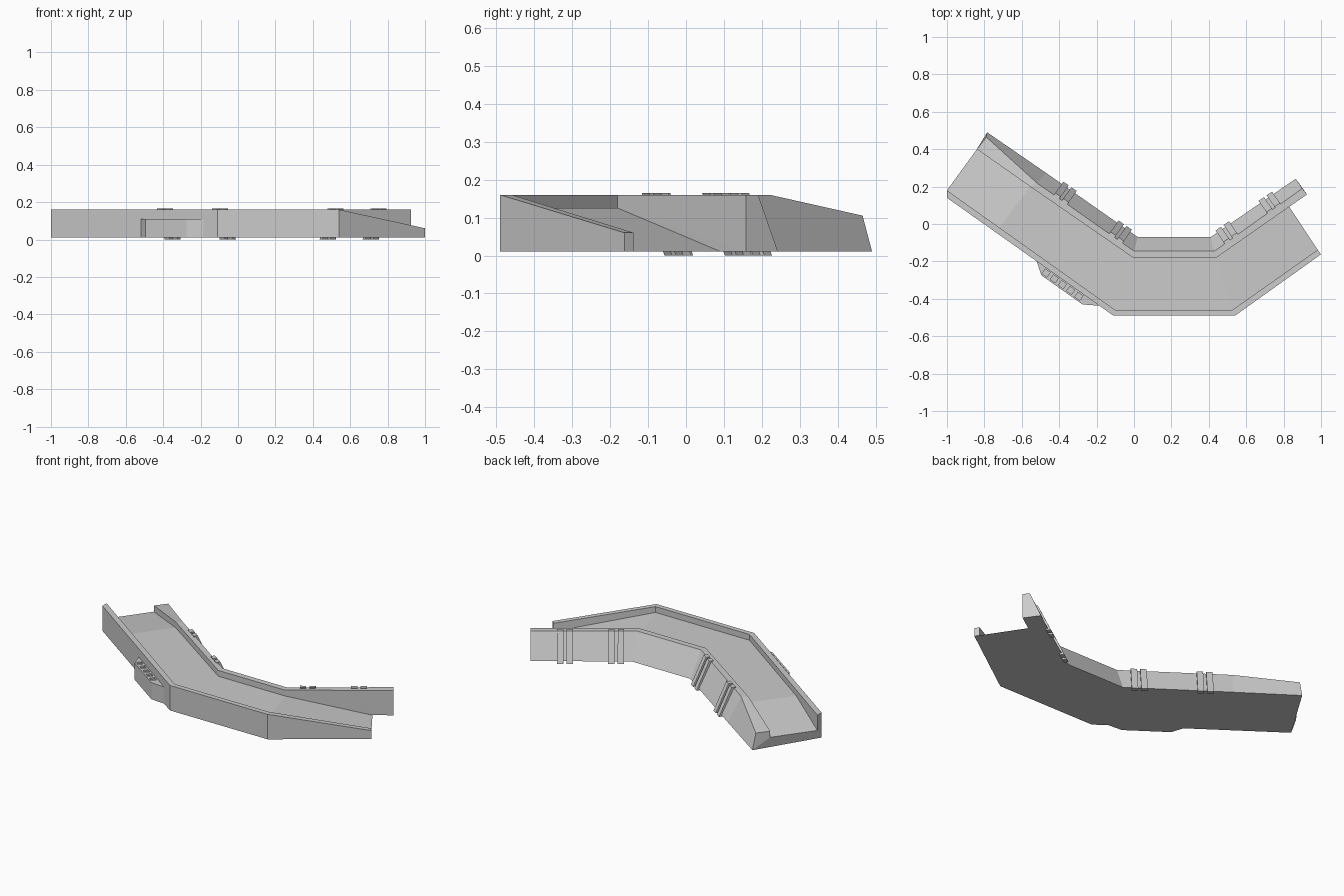
import bpy, bmesh
from mathutils import Vector, Matrix
from math import atan2

if "Cube" in bpy.data.objects:
    bpy.data.objects.remove(bpy.data.objects["Cube"])


def finish(bm, name):
    bmesh.ops.remove_doubles(bm, verts=bm.verts, dist=1e-5)
    bmesh.ops.recalc_face_normals(bm, faces=bm.faces)
    me = bpy.data.meshes.new(name)
    bm.to_mesh(me)
    bm.free()
    ob = bpy.data.objects.new(name, me)
    bpy.context.collection.objects.link(ob)
    return ob


def prism(bm, base, offset):
    """Extrude a polygon by a vector."""
    a = [bm.verts.new(p) for p in base]
    b = [bm.verts.new(Vector(p) + offset) for p in base]
    bm.faces.new(a)
    bm.faces.new(b[::-1])
    for i in range(len(a)):
        j = (i + 1) % len(a)
        bm.faces.new((a[i], a[j], b[j], b[i]))


# Channel: plan points at five stations, left end to right end
Z0 = 0.01
front_out = [(-1, .14), (-.72, -.058), (-.11, -.49), (.54, -.49), (1, -.162)]
front_in = [(-1, .18), (-.72, -.019), (-.10, -.46), (.525, -.46), (.982, -.138)]
floor_back = [(-.84, .40), (-.555, .20), (-.005, -.18), (.44, -.18), (.83, .092)]
back_in = floor_back[:4] + [(.925, .158)]
back_top = [(-.79, .465), (-.52, .22), (0, -.145), (.43, -.145), (.90, .19)]
back_out = [(-.785, .49), (-.47, .273), (.02, -.07), (.41, -.07), (.865, .242)]
front_z = [.16, .16, .16, .16, .06]
floor_z = [.068, .125, .125, .125, Z0]
back_z = [.105, .16, .16, .16, .16]

bm = bmesh.new()
rings = []
for i in range(5):
    foot = Z0 if i == 4 else floor_z[i]
    section = [(front_out, Z0), (front_out, front_z[i]), (front_in, front_z[i]),
               (front_in, floor_z[i]), (floor_back, floor_z[i]), (back_in, foot),
               (back_in, back_z[i]), (back_top, back_z[i]), (back_out, Z0)]
    ring = [bm.verts.new((*line[i], z)) for line, z in section]
    if i < 4:                       # back wall foot meets the floor edge
        bm.verts.remove(ring[5])
        ring[5] = ring[4]
    rings.append(ring)
for i in range(4):
    p, q = rings[i], rings[i + 1]
    for k in range(8):
        bm.faces.new(list(dict.fromkeys((p[k], p[k + 1], q[k + 1], q[k]))) if p[k] != p[k + 1]
                     or q[k] != q[k + 1] else (p[k], q[k], p[k + 2])) \
            if not (p[k] is p[k + 1] and q[k] is q[k + 1]) else None
    if i < 3:
        bm.faces.new((p[0], q[0], q[8], p[8]))
p, q = rings[3], rings[4]
bm.faces.new((p[0], q[0], q[3], q[4], q[5], q[8], p[8]))
bm.faces.new(q[0:4])
bm.faces.new(q[5:9])
a = rings[0]
bm.faces.new(a[0:4])
bm.faces.new((a[0], a[3], a[4], a[8]))
bm.faces.new((a[4], a[6], a[7], a[8]))
finish(bm, "channel")

# Paired straps leaning on the outer slope of the back wall
bm = bmesh.new()
left_dir = Vector((-.82, .573, 0)).normalized()
right_dir = Vector((.823, .567, 0)).normalized()
for x, y, d in ((-.35, .19, left_dir), (-.055, -.0175, left_dir),
                (.48, -.022, right_dir), (.71, .137, right_dir)):
    n = Vector((-d.y, d.x, 0))
    if n.y < 0:
        n = -n
    for s in (-.026, .026):
        c = Vector((x, y, 0)) + d * (s - .0175)
        prof = [(-.085, .165), (-.06, .165), (.014, 0), (-.012, 0)]
        prism(bm, [c + n * u + Vector((0, 0, z)) for u, z in prof], d * .035)
finish(bm, "wall_straps")

# Side ledge with a row of slots in its top
bm = bmesh.new()
plan = [(-.52, -.199), (-.495, -.275), (-.275, -.43), (-.185, -.437)]
prism(bm, [(x, y, Z0) for x, y in plan], Vector((0, 0, .10)))
ledge = finish(bm, "side_ledge")

bm = bmesh.new()
start, end = Vector((-.47, -.262, .11)), Vector((-.295, -.387, .11))
rot = Matrix.Rotation(atan2(end.y - start.y, end.x - start.x), 4, 'Z')
for i in range(5):
    m = Matrix.Translation(start.lerp(end, i / 4)) @ rot @ Matrix.Diagonal((.032, .03, .02, 1))
    bmesh.ops.create_cube(bm, size=1, matrix=m)
cutter = finish(bm, "slot_cutter")
cutter.hide_render = True
cutter.hide_viewport = True
mod = ledge.modifiers.new("slots", 'BOOLEAN')
mod.operation = 'DIFFERENCE'
mod.object = cutter
mod.solver = 'EXACT'
